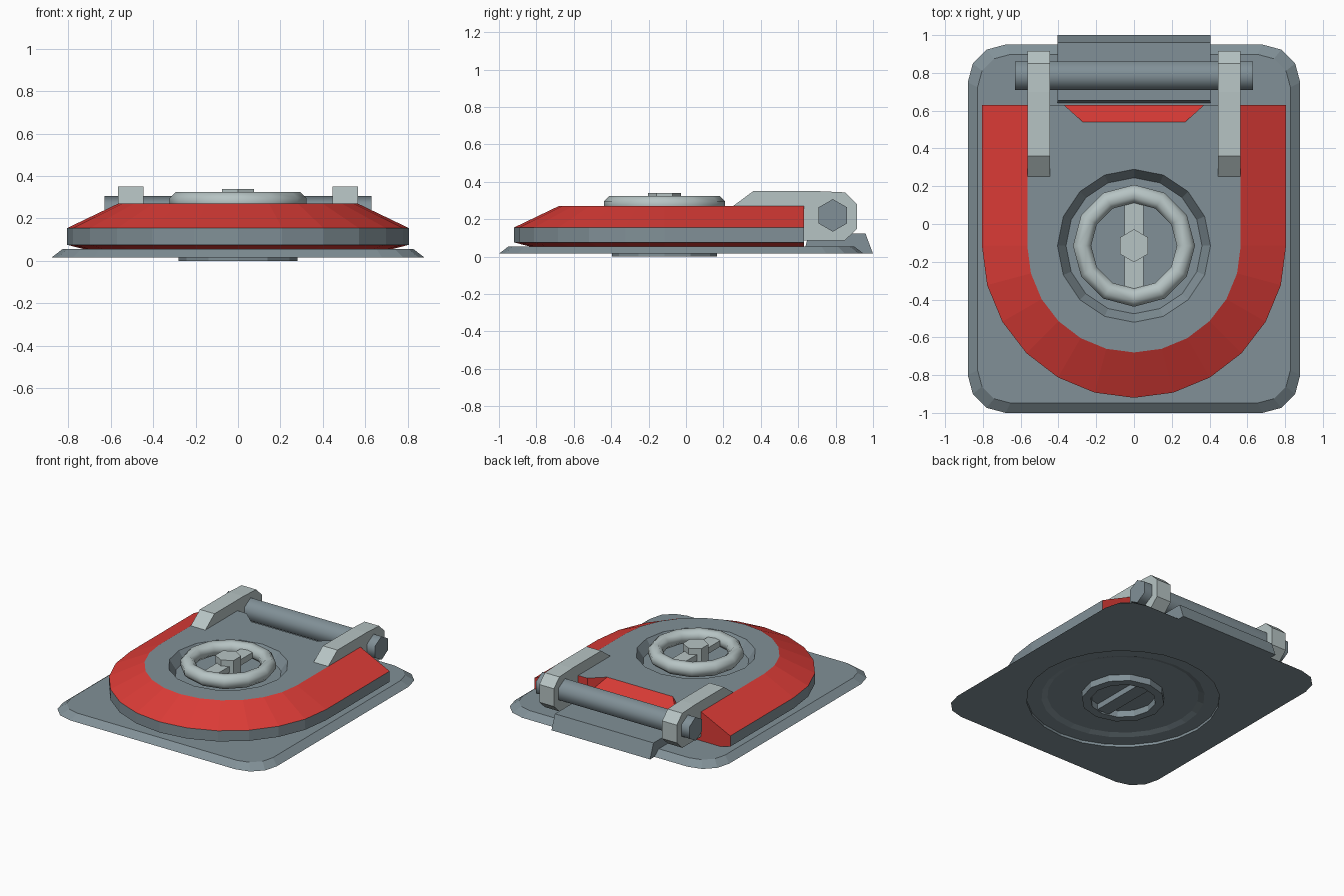
import bpy, bmesh, math
from math import sin, cos, pi, radians

if "Cube" in bpy.data.objects:
    bpy.data.objects.remove(bpy.data.objects["Cube"])


def material(name, rgb):
    m = bpy.data.materials.new(name)
    m.diffuse_color = (*rgb, 1)
    m.use_nodes = True
    m.node_tree.nodes["Principled BSDF"].inputs["Base Color"].default_value = m.diffuse_color
    return m


GREY = material("steel grey", (0.22, 0.28, 0.31))
LIGHT = material("light grey", (0.47, 0.55, 0.55))
RED = material("warning red", (0.72, 0.045, 0.038))
CY = -0.115  # centre of the round parts


def finish(name, bm, *mats):
    bmesh.ops.remove_doubles(bm, verts=bm.verts, dist=1e-5)
    bmesh.ops.recalc_face_normals(bm, faces=bm.faces)
    me = bpy.data.meshes.new(name)
    bm.to_mesh(me)
    bm.free()
    for m in mats:
        me.materials.append(m)
    ob = bpy.data.objects.new(name, me)
    bpy.context.collection.objects.link(ob)
    return ob


def loft(name, rings, *mats, caps=True):
    """Join rings of equal point count with quads, close both ends."""
    bm = bmesh.new()
    vs = [[bm.verts.new(p) for p in r] for r in rings]
    n = len(vs[0])
    pairs = list(zip(vs, vs[1:])) + ([] if caps else [(vs[-1], vs[0])])
    for a, b in pairs:
        for i in range(n):
            j = (i + 1) % n
            bm.faces.new((a[i], a[j], b[j], b[i]))
    if caps:
        # merge repeated points in the outline before capping
        for r in (vs[0], vs[-1]):
            loop = [v for i, v in enumerate(r) if (v.co - r[i - 1].co).length > 1e-6]
            bm.faces.new(loop)
    return finish(name, bm, *mats)


def prism_x(name, profile, x0, x1, mat):
    return loft(name, [[(x, y, z) for y, z in profile] for x in (x0, x1)], mat)


def circle(r, z, n):
    return [(r * sin(2 * pi * i / n), CY + r * cos(2 * pi * i / n), z) for i in range(n)]


def lathe(name, profile, n, mat, caps=True):
    return loft(name, [circle(r, z, n) for r, z in profile], mat, caps=caps)


def box(name, x, y0, y1, z0, z1, mat):
    return prism_x(name, [(y0, z0), (y1, z0), (y1, z1), (y0, z1)], -x, x, mat)


def smooth(ob, deg):
    bpy.ops.object.select_all(action='DESELECT')
    ob.select_set(True)
    bpy.context.view_layer.objects.active = ob
    bpy.ops.object.shade_smooth_by_angle(angle=radians(deg))


def cut(ob, cutter):
    m = ob.modifiers.new("cut", 'BOOLEAN')
    m.operation, m.object, m.solver = 'DIFFERENCE', cutter, 'EXACT'
    cutter.hide_render = True
    bpy.context.view_layer.objects.active = ob
    bpy.ops.object.modifier_apply(modifier=m.name)
    bpy.data.objects.remove(cutter)


# Base plate with rounded corners and a sloped rim
def plate_ring(inset, z, r=0.2):
    x, y0, y1 = 0.88 - inset, -1 + inset, 0.95 - inset
    r -= inset * 0.5
    pts = []
    for cx, cy, a0 in ((x - r, y1 - r, 0), (r - x, y1 - r, 90), (r - x, y0 + r, 180), (x - r, y0 + r, 270)):
        for k in range(4):
            a = radians(a0 + 30 * k)
            pts.append((cx + r * cos(a), cy + r * sin(a), z))
    return pts


plate = loft("base_plate", [plate_ring(0, 0.015), plate_ring(0.052, 0.055)], GREY)
cut(plate, lathe("plate_cutter", [(0.65, -0.05), (0.65, 0.034), (0.55, 0.034), (0.51, 0.048)], 24, GREY))

# Underside lock: ring and bar
lathe("under_ring", [(0.28, 0.05), (0.28, 0), (0.22, 0), (0.22, 0.05)], 12, GREY, caps=False)
box("under_bar", 0.05, CY - 0.21, CY + 0.21, 0.006, 0.05, GREY)


# Lid: U-shaped outline, grey band, red slope, notch at the back
def lid_ring(r, z, nx=0.37, ny=0.63):
    pts = [(r, 0.63, z)]
    for k in range(13):
        a = -pi * k / 12
        pts.append((r * cos(a), CY + r * sin(a), z))
    return pts + [(-r, 0.63, z), (-0.37, 0.63, z), (-nx, ny, z), (nx, ny, z), (0.37, 0.63, z)]


lid = loft("hatch_lid", [lid_ring(0.725, 0.055), lid_ring(0.805, 0.076),
                         lid_ring(0.805, 0.155), lid_ring(0.565, 0.27, 0.27, 0.54)], GREY, RED)
for f in lid.data.polygons:
    z, n = f.center.z, f.normal
    in_band = 0.08 < z < 0.15 and n.y < 0.9
    f.material_index = 0 if in_band or n.z > 0.95 or n.z < -0.99 else 1
cut(lid, lathe("dish_cutter", [(0.36, 0.20), (0.405, 0.27), (0.405, 0.4)], 16, GREY))

# Hand wheel: ring, spoke and hub
wheel = lathe("hand_wheel", [(0.275 + 0.052 * cos(pi * (k + .5) / 4), 0.276 + 0.052 * sin(pi * (k + .5) / 4))
                             for k in range(8)], 12, LIGHT, caps=False)
smooth(wheel, 50)
box("wheel_spoke", 0.05, CY - 0.25, CY + 0.25, 0.25, 0.295, LIGHT)
lathe("wheel_hub", [(0.087, 0.20), (0.087, 0.34)], 6, LIGHT)

# Hinge block on the back edge
prism_x("hinge_block", [(0.63, 0.015), (1.0, 0.015), (0.96, 0.122), (0.655, 0.122)], -0.405, 0.405, GREY)

# Hinge rod, six-sided
rod = prism_x("hinge_rod", [(0.785 + 0.087 * sin(pi * k / 3), 0.22 + 0.087 * cos(pi * k / 3)) for k in range(6)],
              -0.63, 0.63, GREY)
smooth(rod, 65)

# Hinge arms
arm = [(0.245, 0.265), (0.36, 0.35), (0.70, 0.35), (0.85, 0.343), (0.915, 0.28), (0.915, 0.148),
       (0.85, 0.087), (0.6, 0.087), (0.6, 0.265)]
for side, x in (("left", -0.565), ("right", 0.445)):
    prism_x("hinge_arm_" + side, arm, x, x + 0.12, LIGHT)
